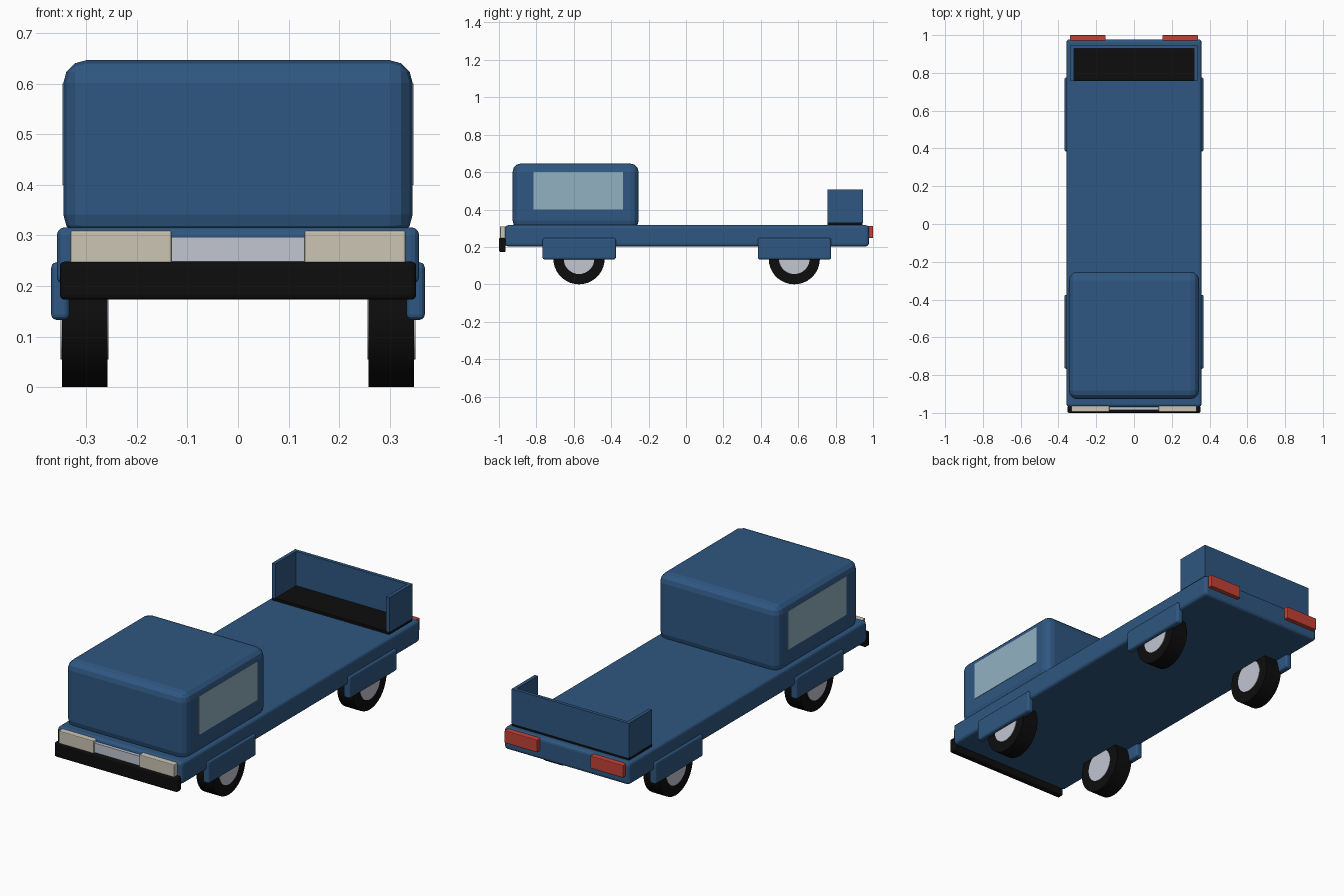
import bpy, bmesh, math
from mathutils import Matrix

if "Cube" in bpy.data.objects:
    bpy.data.objects.remove(bpy.data.objects["Cube"])


def material(name, rgb):
    m = bpy.data.materials.new(name)
    m.diffuse_color = (*rgb, 1)
    m.use_nodes = True
    m.node_tree.nodes["Principled BSDF"].inputs["Base Color"].default_value = m.diffuse_color
    return m


BLUE = material("blue paint", (0.028, 0.095, 0.22))
BLACK = material("black rubber", (0.004, 0.004, 0.004))
SILVER = material("silver metal", (0.54, 0.56, 0.64))
GLASS = material("window glass", (0.29, 0.44, 0.54))
CREAM = material("headlight cream", (0.60, 0.56, 0.45))
RED = material("tail light red", (0.55, 0.055, 0.035))


def finish(name, bm, mat):
    me = bpy.data.meshes.new(name)
    bm.to_mesh(me)
    bm.free()
    me.materials.append(mat)
    ob = bpy.data.objects.new(name, me)
    bpy.context.collection.objects.link(ob)
    return ob


def box(name, x, y, z, mat, bevel=0, segments=3):
    """Box from (min, max) ranges, with optional rounded edges."""
    bm = bmesh.new()
    size = [r[1] - r[0] for r in (x, y, z)]
    mid = [(r[0] + r[1]) / 2 for r in (x, y, z)]
    bmesh.ops.create_cube(bm, size=1, matrix=Matrix.Translation(mid) @ Matrix.Diagonal((*size, 1)))
    if bevel:
        bmesh.ops.bevel(bm, geom=bm.edges[:], offset=bevel, segments=segments,
                        profile=0.5, affect='EDGES')
    return finish(name, bm, mat)


def wheel_disc(name, x, y, z, radius, width, mat):
    """Cylinder lying along x, smooth around the rim."""
    bm = bmesh.new()
    bmesh.ops.create_cone(bm, cap_ends=True, segments=36, radius1=radius, radius2=radius, depth=width,
                          matrix=Matrix.Translation((x, y, z)) @ Matrix.Rotation(math.pi / 2, 4, 'Y'))
    for f in bm.faces:
        f.smooth = len(f.verts) == 4
    for e in bm.edges:
        e.smooth = e.calc_face_angle(0) < 0.6
    return finish(name, bm, mat)


def span(side, a, b):
    return tuple(sorted((side * a, side * b)))


# Chassis slab and cab
box("body", (-0.358, 0.358), (-0.968, 0.978), (0.203, 0.316), BLUE, 0.016)
box("cab", (-0.345, 0.345), (-0.927, -0.253), (0.296, 0.646), BLUE, 0.045)

# Front bumper and grille
box("front_bumper", (-0.352, 0.352), (-1.0, -0.964), (0.173, 0.248), BLACK, 0.009)
box("grille", (-0.14, 0.14), (-0.985, -0.96), (0.235, 0.297), SILVER)

# Rear open box: floor and tail wall
box("bed_floor", (-0.335, 0.335), (0.757, 0.944), (0.305, 0.330), BLACK)
box("bed_back_wall", (-0.335, 0.335), (0.928, 0.946), (0.328, 0.507), BLUE)

for side, tag in ((-1, "left"), (1, "right")):
    # Bed sides, cab windows and lights
    box(f"bed_wall_{tag}", span(side, 0.317, 0.335), (0.757, 0.930), (0.328, 0.507), BLUE)
    box(f"window_{tag}", span(side, 0.339, 0.347), (-0.815, -0.338), (0.40, 0.60), GLASS)
    box(f"headlight_{tag}", span(side, 0.131, 0.331), (-0.994, -0.96), (0.243, 0.310), CREAM, 0.004, 2)
    box(f"tail_light_{tag}", span(side, 0.151, 0.339), (0.965, 1.0), (0.247, 0.312), RED, 0.004, 2)
    # Wheels with through hubs, and fenders
    for y, end in ((-0.572, "front"), (0.579, "rear")):
        wheel_disc(f"{end}_tire_{tag}", side * 0.303, y, 0.137, 0.137, 0.09, BLACK)
        wheel_disc(f"{end}_hub_{tag}", side * 0.303, y, 0.137, 0.082, 0.095, SILVER)
        box(f"{end}_fender_{tag}", span(side, 0.333, 0.369), (y - 0.195, y + 0.197), (0.133, 0.247),
            BLUE, 0.011)
